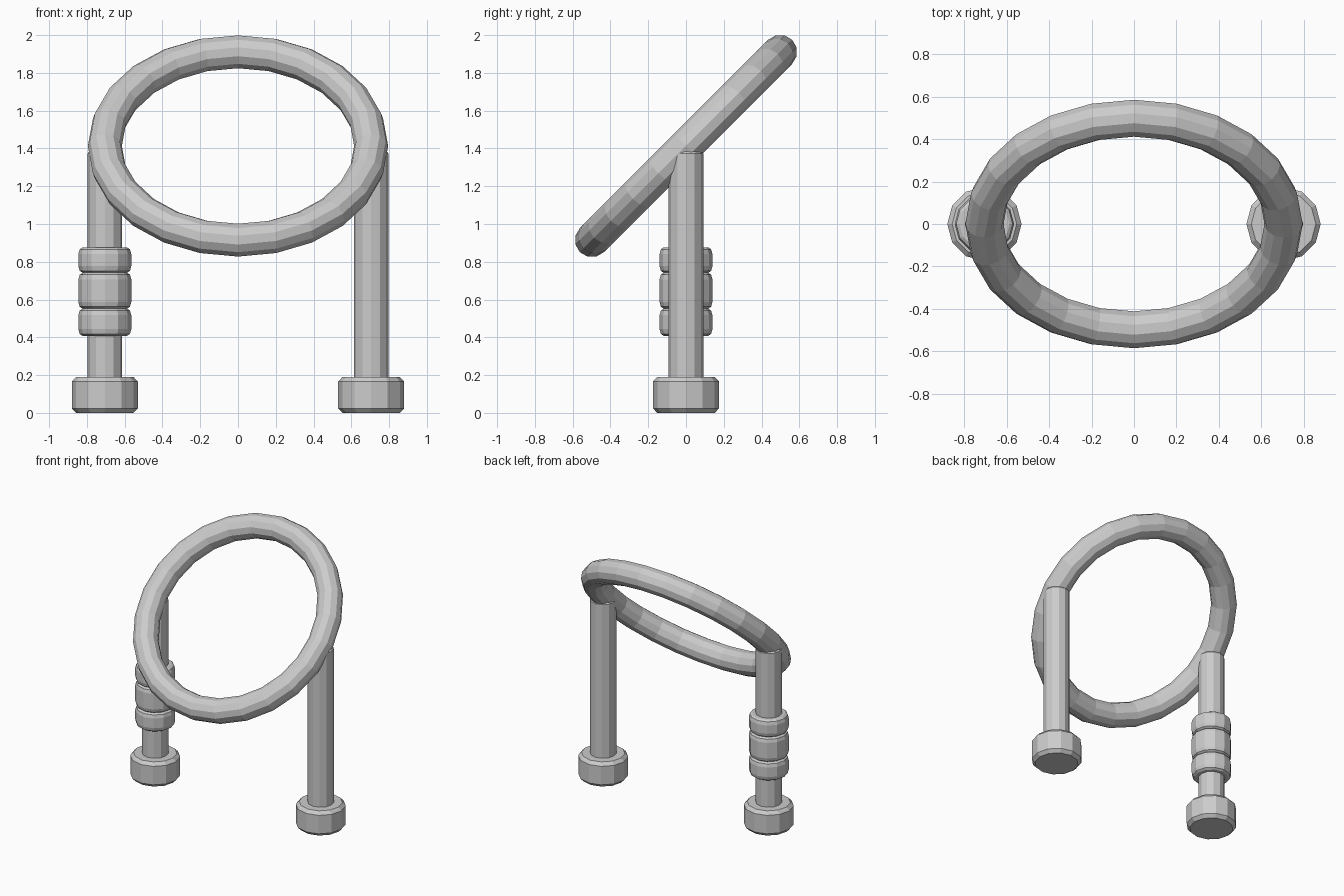
import bpy, bmesh
from math import cos, sin, pi, radians

if "Cube" in bpy.data.objects:
    bpy.data.objects.remove(bpy.data.objects["Cube"])

SIDES = 12
RING_R, TUBE_R, RING_Z = 0.705, 0.09, 1.413


def lathe(name, profile, x):
    """Revolve (radius, z) points about a vertical axis at x, capped at both ends."""
    bm = bmesh.new()
    rows = [[bm.verts.new((r * cos(2 * pi * i / SIDES), r * sin(2 * pi * i / SIDES), z))
             for i in range(SIDES)] for r, z in profile]
    for a, b in zip(rows, rows[1:]):
        for i in range(SIDES):
            j = (i + 1) % SIDES
            bm.faces.new((a[i], a[j], b[j], b[i]))
    bm.faces.new(rows[0][::-1])
    bm.faces.new(rows[-1])
    mesh = bpy.data.meshes.new(name)
    bm.to_mesh(mesh)
    bm.free()
    obj = bpy.data.objects.new(name, mesh)
    obj.location.x = x
    bpy.context.collection.objects.link(obj)
    return obj


def band(z0, z1, r=0.14):
    """Profile of one rounded grip band."""
    return [(r - 0.022, z0), (r - 0.007, z0 + 0.01), (r, z0 + 0.035),
            (r, z1 - 0.035), (r - 0.007, z1 - 0.01), (r - 0.022, z1)]


# Tilted ring
bpy.ops.mesh.primitive_torus_add(major_segments=24, minor_segments=SIDES,
                                 major_radius=RING_R, minor_radius=TUBE_R,
                                 location=(0, 0, RING_Z), rotation=(radians(45), 0, 0))
ring = bpy.context.object
ring.name = "tilted_ring"
for p in ring.data.polygons:
    p.use_smooth = False

# Posts and feet on both sides
for side, x in (("left", -RING_R), ("right", RING_R)):
    lathe(side + "_post", [(0.092, 0.1), (0.092, 1.372), (0.082, 1.385)], x)
    lathe(side + "_foot", [(0.152, 0), (0.175, 0.024), (0.175, 0.166), (0.152, 0.19)], x)

# Three stacked grip bands on the left post
lower, middle, upper = band(0.408, 0.552), band(0.552, 0.742), band(0.742, 0.876)
lathe("left_grip", lower + middle[1:] + upper[1:], -RING_R)
